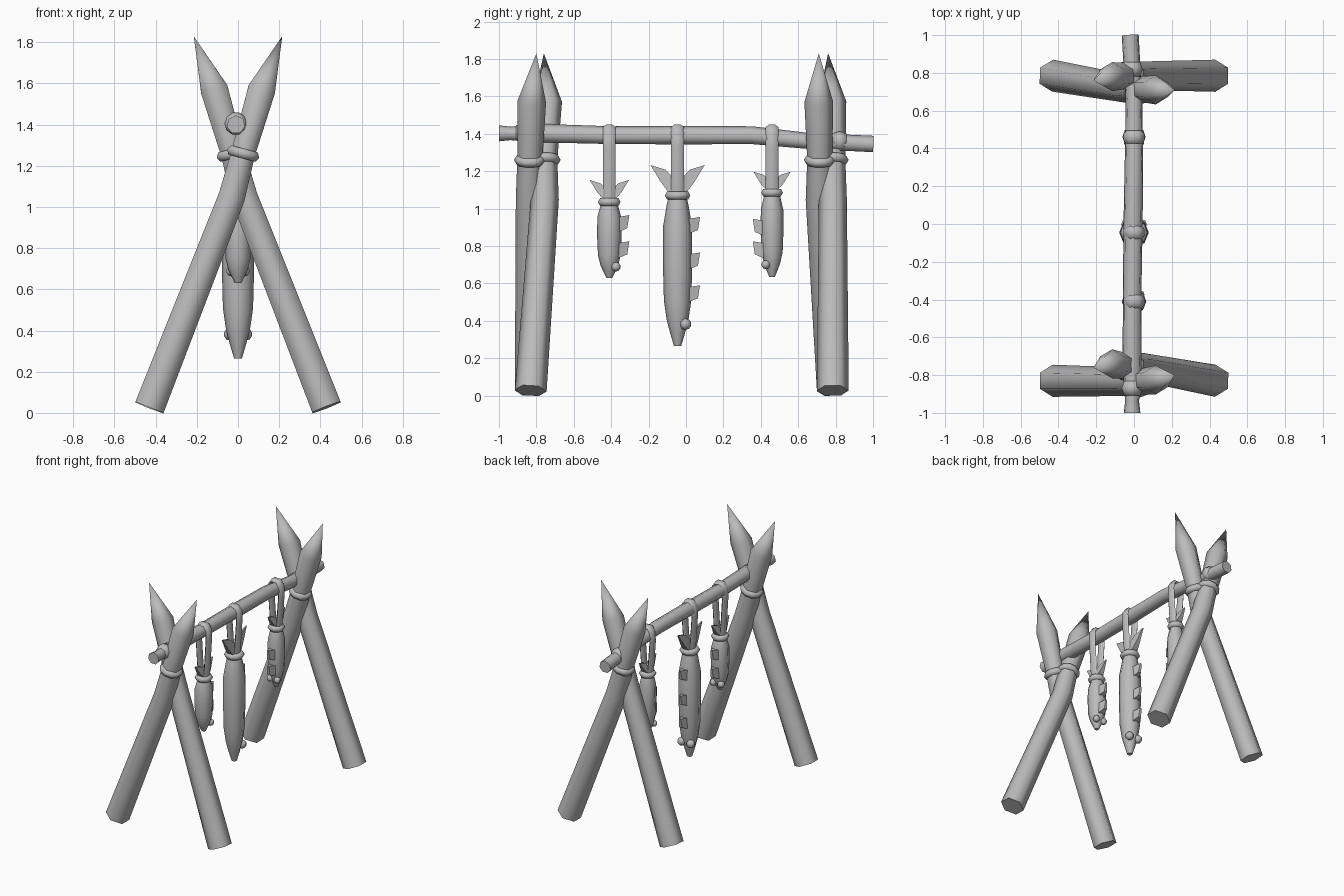
import bpy, bmesh, math
from mathutils import Vector, Matrix

if "Cube" in bpy.data.objects:
    bpy.data.objects.remove(bpy.data.objects["Cube"])

grey = bpy.data.materials.new("plain grey")
grey.diffuse_color = (0.5, 0.5, 0.5, 1)
grey.use_nodes = True
grey.node_tree.nodes["Principled BSDF"].inputs["Base Color"].default_value = grey.diffuse_color


def finish(bm, name, angle=50):
    bmesh.ops.remove_doubles(bm, verts=bm.verts, dist=0.0005)
    bmesh.ops.recalc_face_normals(bm, faces=bm.faces)
    me = bpy.data.meshes.new(name)
    bm.to_mesh(me)
    bm.free()
    me.materials.append(grey)
    ob = bpy.data.objects.new(name, me)
    bpy.context.collection.objects.link(ob)
    bpy.ops.object.select_all(action='DESELECT')
    ob.select_set(True)
    bpy.context.view_layer.objects.active = ob
    bpy.ops.object.shade_smooth_by_angle(angle=math.radians(angle))
    return ob


def tube(name, path, radii, sides=6, ref=(0, 1, 0), flat=1.0, angle=62):
    """Sweep a polygon along a path; first corner points along ref, flat scales the other axis."""
    bm = bmesh.new()
    pts = [Vector(p) for p in path]
    rings = []
    for i, p in enumerate(pts):
        t = (pts[min(i + 1, len(pts) - 1)] - pts[max(i - 1, 0)]).normalized()
        v = t.cross(Vector(ref)).normalized()
        u = v.cross(t)
        rings.append([bm.verts.new(p + radii[i] * (u * math.cos(a) + v * math.sin(a) * flat))
                      for a in (2 * math.pi * k / sides for k in range(sides))])
    for a, b in zip(rings, rings[1:]):
        for k in range(sides):
            j = (k + 1) % sides
            bm.faces.new((a[k], a[j], b[j], b[k]))
    bm.faces.new(rings[0])
    bm.faces.new(rings[-1])
    return finish(bm, name, angle)


def ring(name, centre, axis, major, minor, stretch=1.0, seg=10, sides=6):
    bm = bmesh.new()
    rot = Vector(axis).to_track_quat('Z', 'Y').to_matrix()
    grid = []
    for i in range(seg):
        a = 2 * math.pi * i / seg
        row = []
        for k in range(sides):
            b = 2 * math.pi * k / sides
            r = major + minor * math.cos(b)
            co = Vector((r * math.cos(a), r * math.sin(a), stretch * minor * math.sin(b)))
            row.append(bm.verts.new(rot @ co + Vector(centre)))
        grid.append(row)
    for i in range(seg):
        n = (i + 1) % seg
        for k in range(sides):
            j = (k + 1) % sides
            bm.faces.new((grid[i][k], grid[n][k], grid[n][j], grid[i][j]))
    return finish(bm, name, 80)


def plate(name, outline, halves):
    """Flat piece in the yz plane with its own half thickness at each corner."""
    bm = bmesh.new()
    a = [bm.verts.new((h, y, z)) for (y, z), h in zip(outline, halves)]
    b = [bm.verts.new((-h, y, z)) for (y, z), h in zip(outline, halves)]
    n = len(a)
    bm.faces.new(a)
    bm.faces.new(b[::-1])
    for k in range(n):
        j = (k + 1) % n
        bm.faces.new((a[k], b[k], b[j], a[j]))
    return finish(bm, name, 30)


# crossed sharpened legs: (name, side of foot, y at foot, y at bend, y at shoulder, y at tip)
legs = [("front_left", -1, -0.83, -0.835, -0.825, -0.80),
        ("front_right", 1, -0.83, -0.755, -0.74, -0.76),
        ("back_left", -1, 0.785, 0.715, 0.71, 0.71),
        ("back_right", 1, 0.785, 0.785, 0.78, 0.76)]
for name, s, y0, y1, y2, y3 in legs:
    tube(name + "_leg",
         [(s * 0.43, y0, 0.027), (s * 0.03, y1, 1.05), (-s * 0.025, y1, 1.26),
          (-s * 0.115, y2, 1.57), (-s * 0.215, y3, 1.83)],
         [0.085, 0.075, 0.067, 0.077, 0.0])
    # rope binding at the crossing
    ring(name + "_binding", (-s * 0.025, y1, 1.26), (-s * 0.27, 0, 1), 0.058, 0.027)

# crossbar
tube("crossbar",
     [(-0.01, -1, 1.40), (-0.01, -0.94, 1.40), (-0.01, -0.75, 1.40), (-0.01, -0.4, 1.39),
      (-0.005, 0.0, 1.39), (0.0, 0.35, 1.39), (0.0, 0.65, 1.36), (-0.02, 1, 1.343)],
     [0.045, 0.038, 0.052, 0.05, 0.052, 0.05, 0.045, 0.046], sides=7, ref=(0, 0, 1))
for name, y, z in (("front", -0.87, 1.405), ("back", 0.82, 1.36)):
    ring(name + "_bar_lashing", (-0.01, y, z), (0, 1, 0), 0.03, 0.026, 1.7)


def fish(name, y, top, bottom, w, d, fins, tail):
    """Hanging fish, nose down; d is the side its back fins point to."""
    length = top - bottom
    prof = [(-0.04, .5), (0.06, .75), (0.2, 1), (0.45, 1.02), (0.7, .95), (0.83, .75), (0.92, .5), (1, .25)]
    tube(name + "_body", [(0, y, top - t * length) for t, r in prof],
         [r * w for t, r in prof], sides=8)
    # tail binding and strap looped over the bar
    ring(name + "_tail_binding", (0, y, top), (0, 0, 1), w * 0.62, 0.024)
    half = [(0.022, top - 0.02), (0.042, 1.33), (0.041, 1.405), (0.02, 1.436)]
    path = [(x, y, z) for x, z in half] + [(-x, y, z) for x, z in half[::-1]]
    tube(name + "_strap", path, [0.034] * len(path), sides=6, flat=0.5, angle=80)
    # forked tail lobes
    for side, label in ((1, "back"), (-1, "belly")):
        k = side * d * tail
        plate(name + "_tail_" + label,
              [(y, top - 0.01), (y + k * 0.35, top + 0.02), (y + k * 0.62, top + tail * 0.5),
               (y + k, top + tail * 1.12), (y + k * 0.45, top + tail * 0.95), (y, top + tail * 0.5)],
              [0.03, 0.025, 0.016, 0.004, 0.01, 0.025])
    # back fins
    for i, z in enumerate(fins):
        b = y + d * w * 0.75
        plate(f"{name}_fin_{i + 1}",
              [(b, z + 0.035), (y + d * (w + 0.043), z + 0.045),
               (y + d * (w + 0.032), z - 0.025), (b, z - 0.045)],
              [0.026, 0.006, 0.012, 0.026])
    # eyes
    for s, label in ((1, "right"), (-1, "left")):
        bm = bmesh.new()
        r = w * 0.4
        bmesh.ops.create_uvsphere(bm, u_segments=8, v_segments=5, radius=r, matrix=Matrix.Translation(
            (s * w * 0.5, y + d * w * 0.55, bottom + 0.145 * length)))
        finish(bm, f"{name}_{label}_eye", 80)


fish("front_fish", -0.41, 1.035, 0.63, 0.064, 1, (0.92, 0.78), 0.105)
fish("middle_fish", -0.045, 1.07, 0.265, 0.077, 1, (0.91, 0.72, 0.545), 0.145)
fish("back_fish", 0.46, 1.085, 0.635, 0.06, -1, (0.9, 0.78), 0.1)
